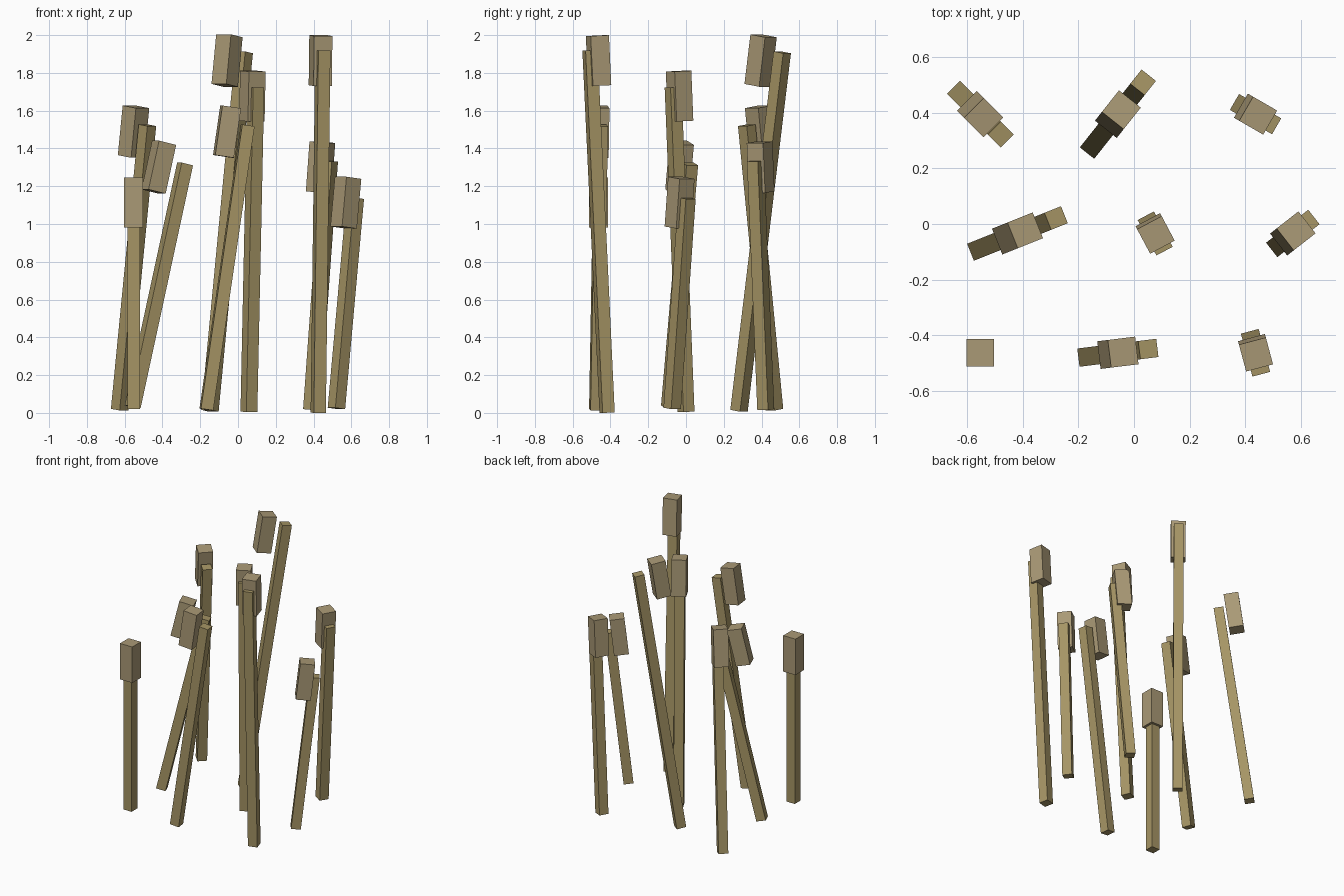
import bpy
from math import radians

if "Cube" in bpy.data.objects:
    bpy.data.objects.remove(bpy.data.objects["Cube"])


def material(name, color):
    m = bpy.data.materials.new(name)
    m.diffuse_color = (*color, 1)
    m.use_nodes = True
    m.node_tree.nodes["Principled BSDF"].inputs["Base Color"].default_value = m.diffuse_color
    return m


stem_mat = material("stem_khaki", (0.38, 0.30, 0.13))
head_mat = material("head_tan", (0.40, 0.32, 0.18))


def box(name, loc, size, azimuth, tilt, mat):
    # Box leaning by tilt towards the azimuth direction, about its own centre
    bpy.ops.mesh.primitive_cube_add(
        size=1, location=loc, rotation=(0, radians(tilt), radians(azimuth)))
    ob = bpy.context.object
    ob.name = name
    ob.scale = size
    bpy.ops.object.transform_apply(location=False, rotation=False, scale=True)
    ob.data.materials.append(mat)


# Reeds by row, front to back: (height level, azimuth, tilt)
rows = [
    [(0, 0, 0), (2, 7, 8.35), (4, -75, 2.8)],
    [(1, 21.8, 13.1), (3, -62, 2.6), (0, 38, 6.5)],
    [(2, -45, 7.85), (4, 51.6, 8.75), (1, -30, 4.75)],
]

for r, row in enumerate(rows):
    for c, (level, azimuth, tilt) in enumerate(row):
        x = -0.553 + 0.495 * c + (0.134 if r == 1 else 0)
        y = -0.463 + 0.429 * r
        tag = f"{r + 1}_{c + 1}"
        # Stem
        box(f"reed_stem_{tag}", (x, y, 0.58 + 0.095 * level),
            (0.066, 0.066, 1.12 + 0.2 * level), azimuth, tilt, stem_mat)
        # Seed head
        box(f"reed_head_{tag}", (x, y, 1.113 + 0.188 * level),
            (0.1, 0.1, 0.265), azimuth, tilt, head_mat)
